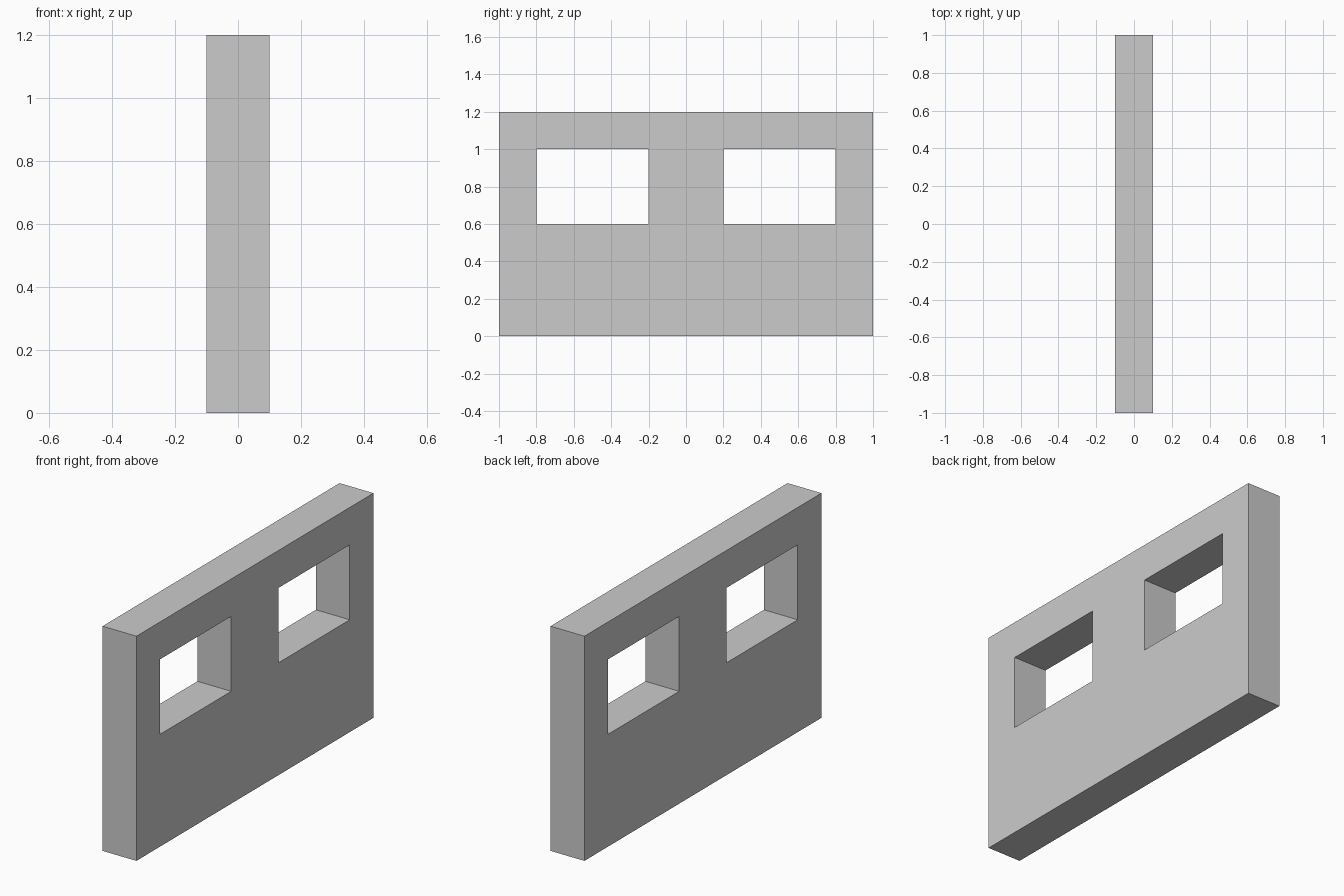
import bpy, bmesh

if "Cube" in bpy.data.objects:
    bpy.data.objects.remove(bpy.data.objects["Cube"])

THICK = 0.2
Y = [-1.0, -0.8, -0.2, 0.2, 0.8, 1.0]   # wall edges and window jambs
Z = [0.0, 0.6, 1.0, 1.2]                # base, sill, lintel, top
WINDOWS = {(1, 1), (3, 1)}              # open grid cells (column, row)

# Wall face as a grid with the two window cells left open
bm = bmesh.new()
grid = [[bm.verts.new((-THICK / 2, y, z)) for z in Z] for y in Y]
for i in range(len(Y) - 1):
    for j in range(len(Z) - 1):
        if (i, j) not in WINDOWS:
            bm.faces.new((grid[i][j], grid[i][j + 1], grid[i + 1][j + 1], grid[i + 1][j]))

# Thicken the face into a solid wall
geom = bmesh.ops.extrude_face_region(bm, geom=bm.faces[:], use_keep_orig=True)["geom"]
moved = [g for g in geom if isinstance(g, bmesh.types.BMVert)]
bmesh.ops.translate(bm, verts=moved, vec=(THICK, 0, 0))
bmesh.ops.recalc_face_normals(bm, faces=bm.faces[:])

mesh = bpy.data.meshes.new("window_wall")
bm.to_mesh(mesh)
bm.free()
wall = bpy.data.objects.new("window_wall", mesh)
bpy.context.collection.objects.link(wall)
